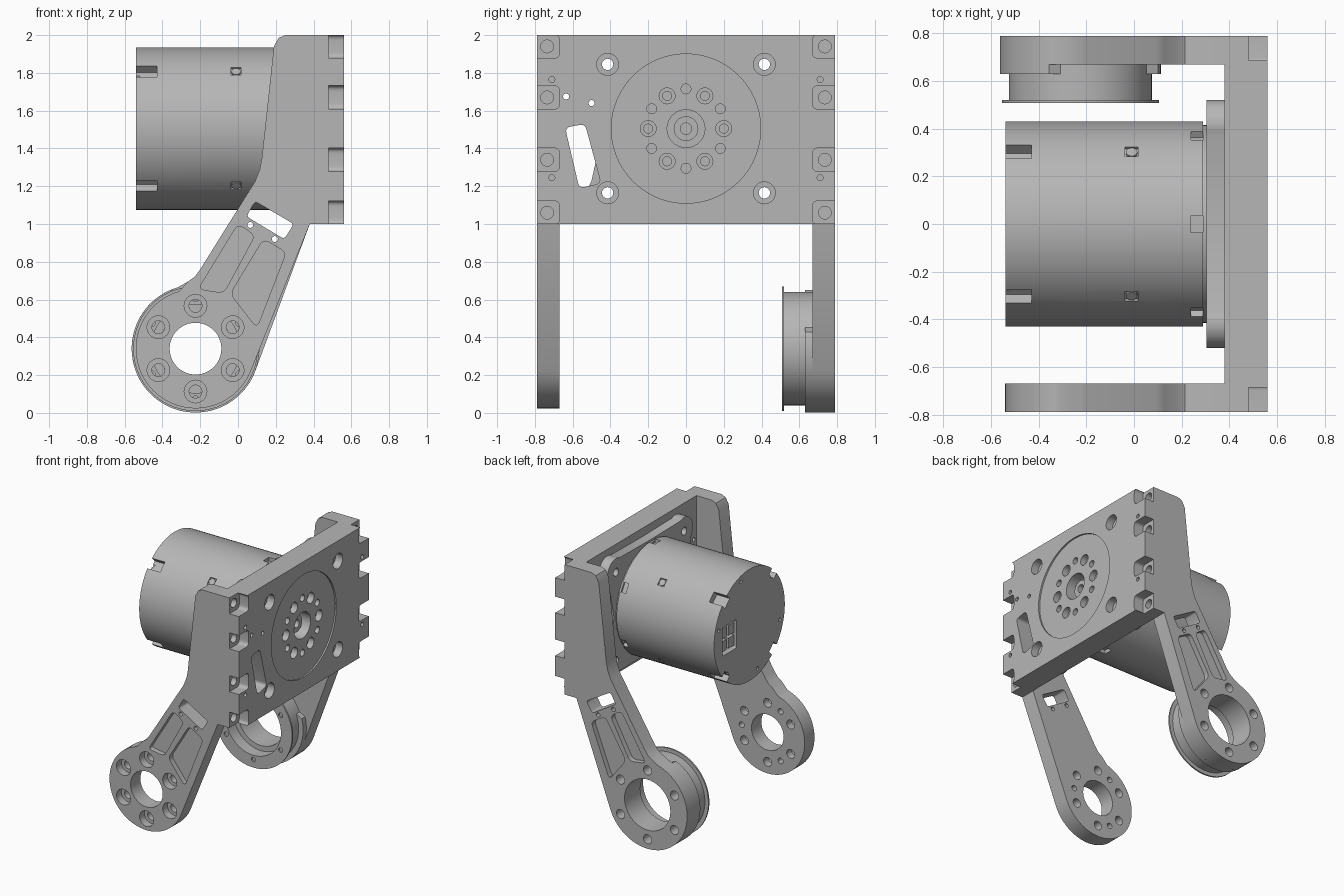
import bpy, bmesh
from math import sin, cos, pi, radians
from mathutils import Vector

if "Cube" in bpy.data.objects:
    bpy.data.objects.remove(bpy.data.objects["Cube"], do_unlink=True)

grey = bpy.data.materials.new("machined_grey")
grey.use_nodes = True
colour = (0.47, 0.47, 0.47, 1)
grey.diffuse_color = colour
grey.node_tree.nodes["Principled BSDF"].inputs["Base Color"].default_value = colour


def arc(c, r, a0=0, a1=360, n=40):
    """Points on an arc; a full turn leaves out the repeated end point."""
    last = n if a1 - a0 == 360 else n - 1
    angles = [radians(a0 + (a1 - a0) * i / last) for i in range(n)]
    return [(c[0] + r * cos(a), c[1] + r * sin(a)) for a in angles]


def rounded(points, r, n=5):
    """Round every corner of a polygon."""
    out, pts = [], [Vector(p) for p in points]
    for i, p in enumerate(pts):
        a = p + (pts[i - 1] - p).normalized() * r
        b = p + (pts[(i + 1) % len(pts)] - p).normalized() * r
        for k in range(n + 1):
            t = k / n
            out.append(tuple(a * (1 - t) ** 2 + p * 2 * t * (1 - t) + b * t * t))
    return out


def box(y0, y1, z0, z1):
    return [(y0, z0), (y1, z0), (y1, z1), (y0, z1)]


def prism(name, points, axis, a, b):
    """Extrude a profile along x (points are y, z) or y (points are x, z)."""
    bm = bmesh.new()
    place = (lambda p, d: (d, p[0], p[1])) if axis == "x" else (lambda p, d: (p[0], d, p[1]))
    face = bm.faces.new([bm.verts.new(place(p, a)) for p in points])
    new = bmesh.ops.extrude_face_region(bm, geom=[face])["geom"]
    shift = place((0, 0), b - a)
    bmesh.ops.translate(bm, vec=shift, verts=[v for v in new if isinstance(v, bmesh.types.BMVert)])
    bmesh.ops.recalc_face_normals(bm, faces=bm.faces)
    me = bpy.data.meshes.new(name)
    bm.to_mesh(me)
    bm.free()
    me.materials.append(grey)
    ob = bpy.data.objects.new(name, me)
    bpy.context.collection.objects.link(ob)
    return ob


def cut(ob, points, axis, a, b):
    """Subtract a prism from a part."""
    tool = prism("cutter", points, axis, a, b)
    mod = ob.modifiers.new("cut", "BOOLEAN")
    mod.operation, mod.solver, mod.object = "DIFFERENCE", "EXACT", tool
    deps = bpy.context.evaluated_depsgraph_get()
    me = bpy.data.meshes.new_from_object(ob.evaluated_get(deps))
    ob.modifiers.clear()
    ob.data = me
    bpy.data.objects.remove(tool, do_unlink=True)


def around(c, r, start, step, count):
    return [(c[0] + r * cos(radians(start + step * i)), c[1] + r * sin(radians(start + step * i)))
            for i in range(count)]


AXIS = (0, 1.505)       # motor centre in y, z
PIVOT = (-0.225, 0.34)  # arm eye centre in x, z
EARS = [(y, z) for y in (-0.415, 0.415) for z in (1.165, 1.845)]

# Mounting plate with a shallow round recess
plate = prism("mounting_plate", box(-0.79, 0.79, 1.0, 2.0), "x", 0.38, 0.56)
cut(plate, arc(AXIS, 0.395, n=80), "x", 0.548, 0.6)
cut(plate, arc(AXIS, 0.1), "x", 0.37, 0.6)
for p in around(AXIS, 0.2, 0, 60, 6):
    cut(plate, arc(p, 0.042, n=24), "x", 0.5, 0.6)
    cut(plate, arc(p, 0.024, n=16), "x", 0.44, 0.6)
for p in around(AXIS, 0.21, 30, 60, 6):
    cut(plate, arc(p, 0.026, n=20), "x", 0.46, 0.6)
for p in EARS:
    cut(plate, arc(p, 0.058, n=28), "x", 0.5, 0.6)
    cut(plate, arc(p, 0.03, n=20), "x", 0.3, 0.6)
cut(plate, rounded([(-0.64, 1.51), (-0.535, 1.53), (-0.45, 1.215), (-0.565, 1.19)], 0.03), "x", 0.3, 0.6)
for p in ((-0.635, 1.675), (-0.5, 1.64)):
    cut(plate, arc(p, 0.016, n=14), "x", 0.3, 0.6)

# Screw pockets along both plate edges
for s in (-1, 1):
    for z in (1.94, 1.67, 1.34, 1.06):
        y0, y1 = sorted((s * 0.67, s * 0.85))
        cut(plate, rounded(box(y0, y1, z - 0.062, z + 0.062), 0.03), "x", 0.48, 0.6)
        cut(plate, arc((s * 0.735, z), 0.034, n=20), "x", 0.42, 0.6)
    for z in (1.765, 1.245):
        cut(plate, arc((s * 0.71, z), 0.016, n=14), "x", 0.5, 0.6)

# Output hub inside the plate bore
hub = prism("output_hub", arc(AXIS, 0.065), "x", 0.37, 0.5)
cut(hub, arc(AXIS, 0.03, n=24), "x", 0.44, 0.6)

# Motor flange with four ears
outline = []
for a, ear, mid in ((40, EARS[3], (0, 1.935)), (140, EARS[1], (-0.44, 1.505)),
                    (220, EARS[0], (0, 1.075)), (320, EARS[2], (0.44, 1.505))):
    outline += arc(ear, 0.105, a - 75, a + 75, 16) + [mid]
flange = prism("motor_flange", outline, "x", 0.305, 0.38)
for p in EARS:
    cut(flange, arc(p, 0.03, n=20), "x", 0.2, 0.6)

# Motor body with rim notches, connector window and a stepped front end
motor = prism("motor_body", arc(AXIS, 0.43, n=96), "x", -0.54, 0.29)
prism("motor_front_collar", arc(AXIS, 0.415, n=96), "x", 0.29, 0.305)


def rim_notch(angle, half, depth):
    d, t = Vector((cos(angle), sin(angle))), Vector((-sin(angle), cos(angle)))
    c = Vector(AXIS)
    return [tuple(c + d * r + t * w) for r, w in
            ((0.43 - depth, -half), (0.5, -half), (0.5, half), (0.43 - depth, half))]


for i in range(4):
    angle = pi / 4 + i * pi / 2
    cut(motor, rim_notch(angle, 0.04, 0.05), "x", -0.6, -0.43)
    cut(motor, rim_notch(angle, 0.028, 0.012), "x", -0.037, 0.017)
for i in range(8):
    cut(motor, rim_notch(pi / 2 + i * pi / 3, 0.035, 0.03), "x", 0.24, 0.35) if i < 6 else None
cut(motor, rounded(box(0.16, 0.33, 1.39, 1.61), 0.015), "x", -0.6, -0.48)
for y in (0.2, 0.29):
    for z in (1.45, 1.55):
        prism("connector_block", box(y - 0.033, y + 0.033, z - 0.04, z + 0.04), "x", -0.525, -0.47)
for p in around(AXIS, 0.385, 15, 60, 6):
    cut(motor, arc(p, 0.014, n=12), "x", -0.6, -0.52)
for i in range(4):
    a = pi / 4 + i * pi / 2
    bpy.ops.mesh.primitive_cylinder_add(vertices=20, radius=0.024, depth=0.016,
                                        location=(-0.01, 0.42 * cos(a), AXIS[1] + 0.42 * sin(a)),
                                        rotation=(a - pi / 2, 0, 0))
    screw = bpy.context.object
    screw.name = "motor_side_screw"
    screw.data.materials.append(grey)


# Side arms; s is the side in y
def arm(name, s, eye):
    top = [(0.38, 1.0), (0.38, 2.0), (0.25, 2.0), (0.215, 1.985), (0.19, 1.94),
           (0.125, 1.34), (0.115, 1.29), (0.09, 1.225), (-0.2, 0.76), (-0.23, 0.72), (-0.265, 0.695)]
    ob = prism(name, top + arc(PIVOT, eye, 106, 340, 60), "y", s * 0.67, s * 0.79)
    cut(ob, rounded([(0.09, 1.12), (0.295, 1.0), (0.245, 0.92), (0.045, 1.04)], 0.02), "y", s * 0.6, s * 0.9)
    for p in ((0.065, 0.995), (0.195, 0.92)):
        cut(ob, arc(p, 0.016, n=14), "y", s * 0.6, s * 0.9)
    for pocket in ([(0.0, 1.0), (0.09, 0.94), (-0.075, 0.635), (-0.21, 0.655)],
                   [(0.135, 0.92), (0.255, 0.85), (0.1, 0.45), (-0.04, 0.63)]):
        cut(ob, rounded(pocket, 0.035), "y", s * 0.75, s * 0.9)
    return ob


front_arm = arm("front_arm", -1, 0.316)
cut(front_arm, arc(PIVOT, 0.137, n=48), "y", -0.9, -0.6)
for p in around(PIVOT, 0.227, 30, 60, 6):
    cut(front_arm, arc(p, 0.06, n=24), "y", -0.9, -0.73)
    cut(front_arm, arc(p, 0.034, n=20), "y", -0.9, -0.6)
for p in around(PIVOT, 0.22, 0, 120, 3):
    cut(front_arm, arc(p, 0.022, n=16), "y", -0.72, -0.6)

# Back arm with inner pad, bearing tube and lip
back_arm = arm("back_arm", 1, 0.338)
cut(back_arm, arc(PIVOT, 0.195, n=48), "y", 0.6, 0.9)
for p in around(PIVOT, 0.265, 30, 60, 6):
    cut(back_arm, arc(p, 0.035, n=20), "y", 0.7, 0.9)
pad = prism("back_arm_pad", arc(PIVOT, 0.338, 113, 375, 60), "y", 0.63, 0.67)
tube = prism("bearing_tube", arc(PIVOT, 0.3, n=72), "y", 0.52, 0.67)
lip = prism("bearing_lip", arc(PIVOT, 0.33, n=72), "y", 0.508, 0.52)
for part, bore in ((pad, 0.25), (tube, 0.195), (lip, 0.235)):
    cut(part, arc(PIVOT, bore, n=48), "y", 0.4, 0.9)
cut(tube, arc(PIVOT, 0.235, n=48), "y", 0.4, 0.6)
for p in around(PIVOT, 0.268, 30, 60, 6):
    cut(lip, arc(p, 0.018, n=14), "y", 0.4, 0.6)

# Smooth the curved walls, keep machined edges sharp
for ob in bpy.context.collection.objects:
    if ob.type == "MESH" and grey.name in ob.data.materials:
        ob.data.shade_smooth()
        ob.data.set_sharp_from_angle(angle=radians(30))
